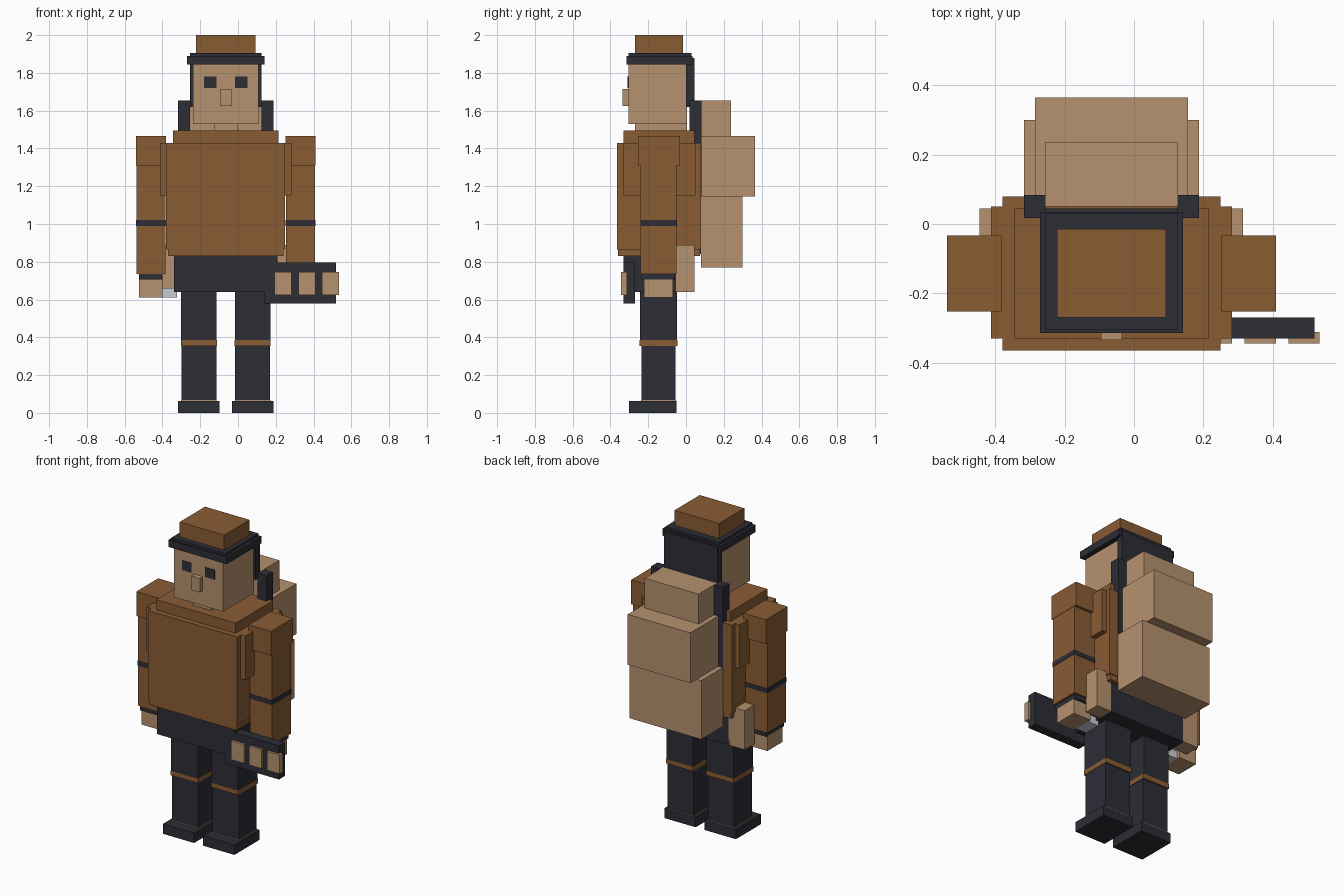
import bpy

CX = -0.065  # middle of the body; the gadget on one side shifts it off x = 0


def material(name, rgb):
    m = bpy.data.materials.new(name)
    m.diffuse_color = (*rgb, 1)
    return m


BROWN = material("brown cloth", (0.254, 0.107, 0.034))
TAN = material("tan", (0.468, 0.287, 0.156))
DARK = material("dark navy", (0.026, 0.026, 0.037))
GREY = material("light grey", (0.58, 0.61, 0.65))


def box(name, mat, x, y, z):
    """Box spanning the given (low, high) ranges."""
    spans = (x, y, z)
    bpy.ops.mesh.primitive_cube_add(size=1, location=[(a + b) / 2 for a, b in spans])
    ob = bpy.context.object
    ob.name = name
    ob.scale = [b - a for a, b in spans]
    bpy.ops.object.transform_apply(location=False, rotation=False, scale=True)
    ob.data.materials.append(mat)
    return ob


def mid(name, mat, half, y, z):
    """Box centred on the body, given its half width."""
    return box(name, mat, (CX - half, CX + half), y, z)


def pair(name, mat, d, y, z):
    """Mirrored boxes, d = (inner, outer) distance from the body's middle."""
    box("left_" + name, mat, (CX - d[1], CX - d[0]), y, z)
    box("right_" + name, mat, (CX + d[0], CX + d[1]), y, z)


# Hat
mid("hat_crown", BROWN, 0.157, (-0.27, -0.015), (1.90, 2.0))
mid("hat_band", DARK, 0.19, (-0.305, 0.03), (1.89, 1.905))
mid("hat_brim", DARK, 0.206, (-0.315, 0.035), (1.845, 1.89))

# Head
mid("head", TAN, 0.174, (-0.305, 0.005), (1.53, 1.845))
mid("hair", DARK, 0.19, (0.0, 0.045), (1.62, 1.88))
mid("nose", TAN, 0.03, (-0.335, -0.30), (1.625, 1.715))
pair("eye", DARK, (0.048, 0.115), (-0.309, -0.302), (1.72, 1.78))
mid("neck", TAN, 0.063, (-0.27, 0.005), (1.49, 1.53))

# Torso
mid("collar", BROWN, 0.28, (-0.33, 0.045), (1.43, 1.495))
mid("torso", BROWN, 0.315, (-0.365, 0.08), (0.865, 1.43))
mid("torso_hem", BROWN, 0.306, (-0.36, 0.075), (0.83, 0.865))
mid("chest_sides", BROWN, 0.348, (-0.33, 0.05), (1.15, 1.43))
mid("hips", DARK, 0.275, (-0.33, 0.045), (0.64, 0.83))

# Arms
pair("shoulder", BROWN, (0.317, 0.475), (-0.253, -0.033), (1.31, 1.465))
pair("arm", BROWN, (0.319, 0.473), (-0.24, -0.05), (0.735, 1.31))
pair("arm_band", DARK, (0.317, 0.475), (-0.242, -0.048), (0.99, 1.02))
pair("cuff", DARK, (0.335, 0.46), (-0.235, -0.058), (0.705, 0.735))
pair("hand", TAN, (0.335, 0.46), (-0.222, -0.07), (0.61, 0.705))

# Belt items
pair("pouch", TAN, (0.265, 0.38), (-0.055, 0.045), (0.64, 0.89))
pair("clip", GREY, (0.258, 0.335), (-0.2, -0.09), (0.61, 0.66))

# Legs
pair("thigh", DARK, (0.048, 0.236), (-0.243, -0.047), (0.385, 0.64))
pair("knee_band", BROWN, (0.046, 0.238), (-0.245, -0.045), (0.355, 0.385))
pair("shin", DARK, (0.05, 0.235), (-0.235, -0.055), (0.06, 0.355))
pair("ankle_trim", TAN, (0.048, 0.237), (-0.238, -0.053), (0.06, 0.067))
pair("foot", DARK, (0.032, 0.252), (-0.303, -0.05), (0.0, 0.063))

# Backpack and straps
mid("pack_top", TAN, 0.19, (0.05, 0.237), (1.465, 1.655))
mid("pack_middle", TAN, 0.221, (0.08, 0.365), (1.145, 1.465))
mid("pack_bottom", TAN, 0.253, (0.08, 0.30), (0.77, 1.145))
pair("strap", DARK, (0.19, 0.253), (0.018, 0.083), (0.84, 1.655))

# Gadget with three buttons
box("gadget", DARK, (0.14, 0.52), (-0.33, -0.27), (0.58, 0.795))
for i in range(3):
    x = 0.193 + 0.126 * i
    box(f"button_{i + 1}", TAN, (x, x + 0.09), (-0.345, -0.312), (0.625, 0.745))
